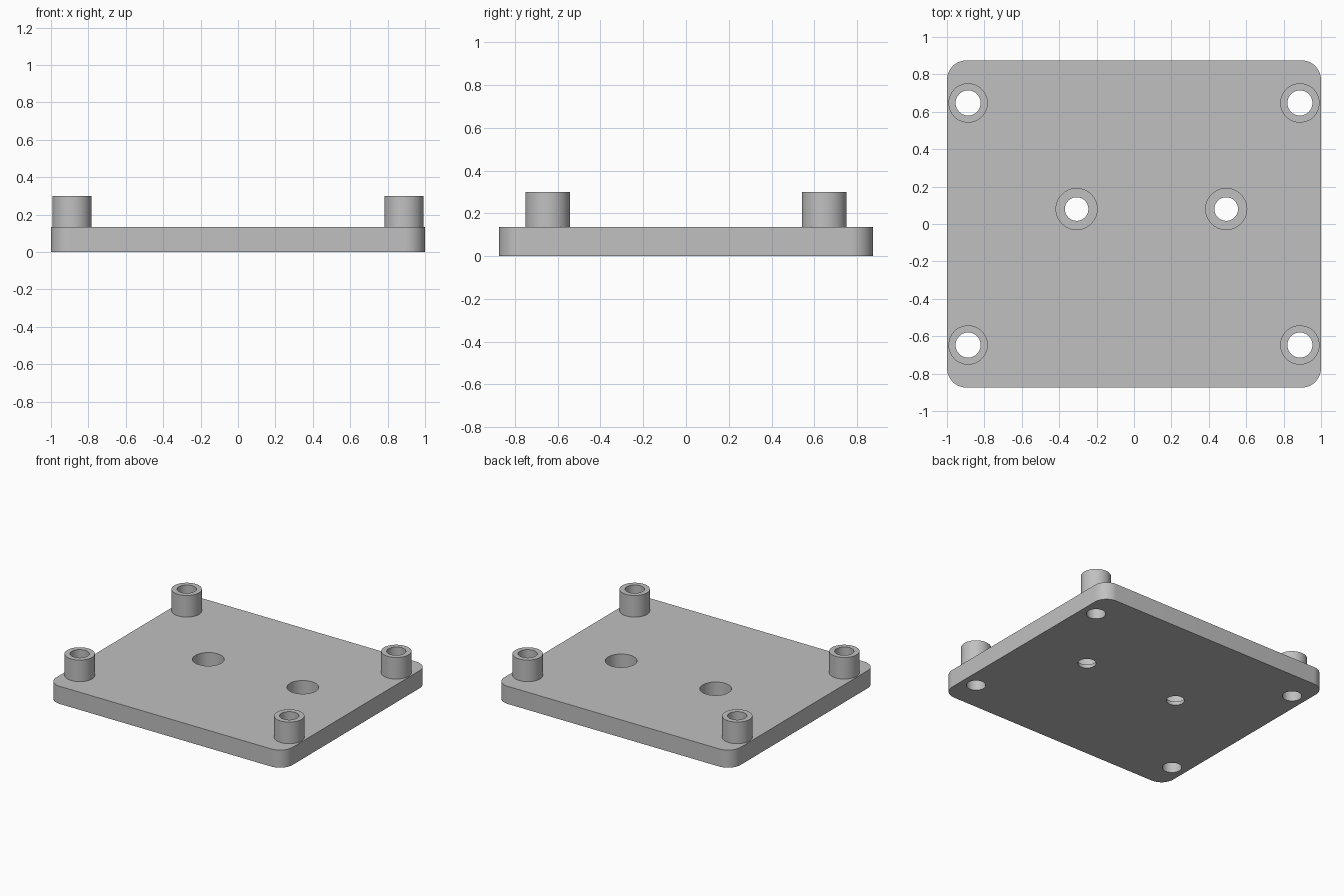
import bpy
import bmesh
import math

cube = bpy.data.objects.get("Cube")
if cube:
    bpy.data.objects.remove(cube, do_unlink=True)

# Sizes
HALF_X, HALF_Y, THICK = 1.0, 0.875, 0.135
CORNER_R = 0.105
TOP = 0.30
POST_X, POST_Y, POST_R, BORE_R = 0.887, 0.647, 0.105, 0.067
SCREW_HOLES = {"left": (0.493, 0.08), "right": (-0.307, 0.08)}
SCREW_R, HEAD_R, LEDGE_Z = 0.063, 0.11, 0.027
SEGMENTS = 64

grey = bpy.data.materials.new("light grey")
grey.use_nodes = True
colour = (0.53, 0.53, 0.53, 1.0)
grey.diffuse_color = colour
grey.node_tree.nodes["Principled BSDF"].inputs["Base Color"].default_value = colour


def make_object(name, bm):
    bmesh.ops.recalc_face_normals(bm, faces=bm.faces)
    mesh = bpy.data.meshes.new(name)
    bm.to_mesh(mesh)
    bm.free()
    mesh.materials.append(grey)
    obj = bpy.data.objects.new(name, mesh)
    bpy.context.collection.objects.link(obj)
    return obj


def activate(obj):
    bpy.ops.object.select_all(action="DESELECT")
    obj.select_set(True)
    bpy.context.view_layer.objects.active = obj


def lathe(name, profile, location):
    """Spin a closed (radius, z) profile around the vertical axis."""
    bm = bmesh.new()
    rings = []
    for i in range(SEGMENTS):
        a = 2 * math.pi * i / SEGMENTS
        rings.append([bm.verts.new((r * math.cos(a), r * math.sin(a), z))
                      for r, z in profile])
    n = len(profile)
    for i in range(SEGMENTS):
        a, b = rings[i], rings[(i + 1) % SEGMENTS]
        for j in range(n):
            k = (j + 1) % n
            bm.faces.new((a[j], b[j], b[k], a[k]))
    obj = make_object(name, bm)
    obj.location = location
    return obj


def drill(target, x, y, radius, z0, z1):
    """Cut a vertical round hole from z0 to z1."""
    bm = bmesh.new()
    bmesh.ops.create_cone(bm, cap_ends=True, segments=SEGMENTS,
                          radius1=radius, radius2=radius, depth=z1 - z0)
    cutter = make_object("hole_cutter", bm)
    cutter.location = (x, y, (z0 + z1) / 2)
    cutter.hide_render = True
    mod = target.modifiers.new("hole", "BOOLEAN")
    mod.operation = "DIFFERENCE"
    mod.solver = "EXACT"
    mod.object = cutter
    activate(target)
    bpy.ops.object.modifier_apply(modifier=mod.name)
    bpy.data.objects.remove(cutter, do_unlink=True)


# Base plate with rounded corners
bm = bmesh.new()
bmesh.ops.create_cube(bm, size=1.0)
for v in bm.verts:
    v.co = (v.co.x * 2 * HALF_X, v.co.y * 2 * HALF_Y, (v.co.z + 0.5) * THICK)
uprights = [e for e in bm.edges
            if abs(e.verts[0].co.z - e.verts[1].co.z) > THICK / 2]
bmesh.ops.bevel(bm, geom=uprights, offset=CORNER_R, segments=12,
                profile=0.5, affect="EDGES")
plate = make_object("base_plate", bm)

# Counterbored screw holes
for x, y in SCREW_HOLES.values():
    drill(plate, x, y, SCREW_R, -0.1, THICK + 0.1)
    drill(plate, x, y, HEAD_R, LEDGE_Z, THICK + 0.1)

# Corner standoffs, bored right through the plate
parts = [plate]
for side, sx in (("left", 1), ("right", -1)):
    for end, sy in (("front", -1), ("back", 1)):
        x, y = sx * POST_X, sy * POST_Y
        drill(plate, x, y, BORE_R, -0.1, THICK + 0.1)
        parts.append(lathe(f"standoff_{end}_{side}",
                           [(POST_R, THICK), (POST_R, TOP),
                            (BORE_R, TOP), (BORE_R, THICK)], (x, y, 0)))

# Smooth round walls, sharp rims
for obj in parts:
    activate(obj)
    bpy.ops.object.shade_smooth_by_angle(angle=math.radians(30))
